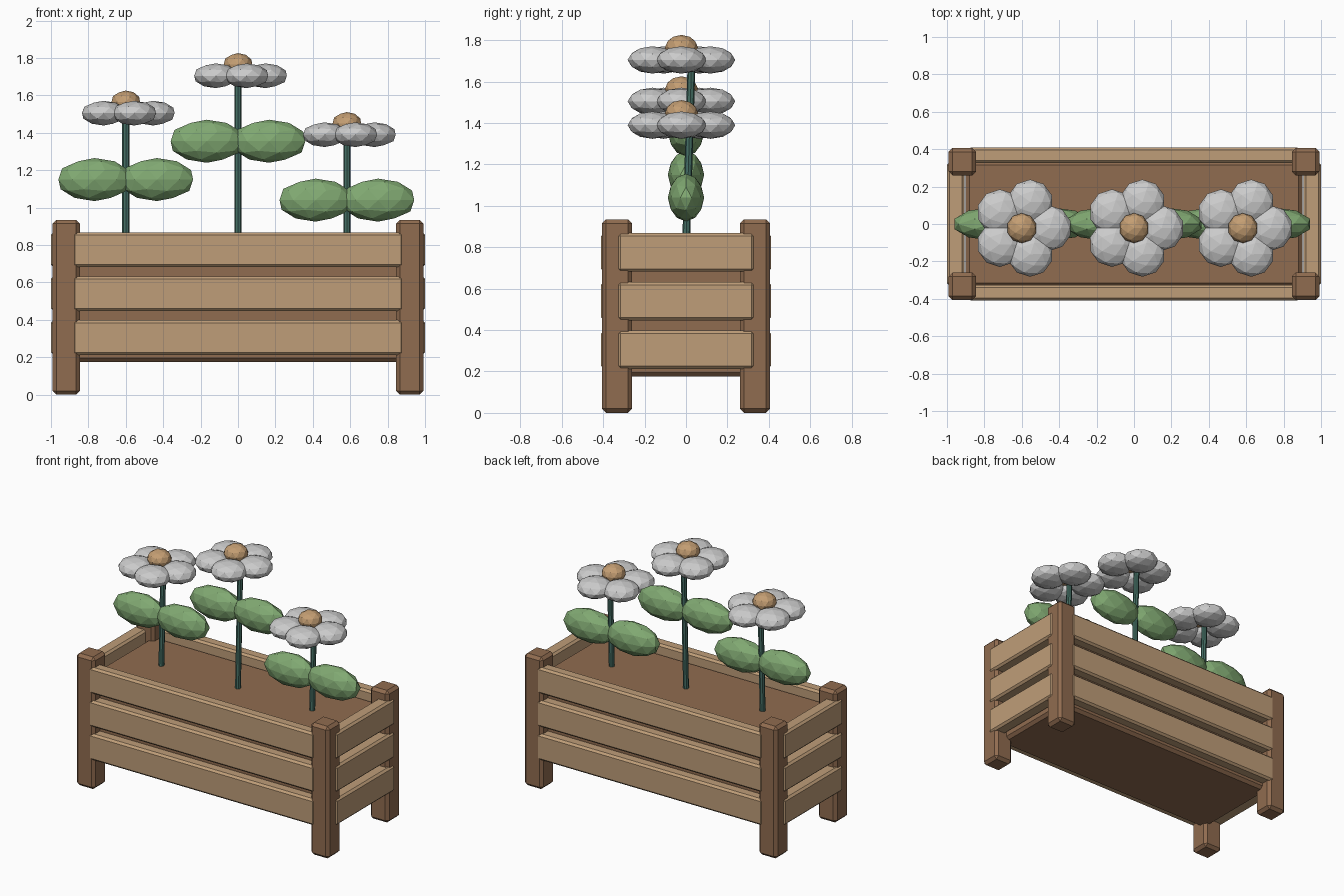
import bpy, bmesh
from math import cos, sin, tau
from mathutils import Vector, Matrix

if "Cube" in bpy.data.objects:
    bpy.data.objects.remove(bpy.data.objects["Cube"])


def material(name, rgb):
    m = bpy.data.materials.new(name)
    m.diffuse_color = (*rgb, 1)
    m.use_nodes = True
    m.node_tree.nodes["Principled BSDF"].inputs["Base Color"].default_value = m.diffuse_color
    return m


TAN = material("light_wood", (0.52, 0.34, 0.19))
BROWN = material("dark_wood", (0.28, 0.15, 0.08))
GREEN = material("leaf_green", (0.22, 0.40, 0.17))
TEAL = material("stem_green", (0.06, 0.16, 0.13))
GOLD = material("flower_centre", (0.55, 0.34, 0.17))


def finish(bm, name, mat=None):
    me = bpy.data.meshes.new(name)
    bm.to_mesh(me)
    bm.free()
    ob = bpy.data.objects.new(name, me)
    bpy.context.collection.objects.link(ob)
    if mat:
        me.materials.append(mat)
    return ob


def box(name, lo, hi, bevel, mat):
    """Chamfered box between two corners."""
    lo, hi = Vector(lo), Vector(hi)
    bm = bmesh.new()
    bmesh.ops.create_cube(bm, size=1)
    bmesh.ops.scale(bm, vec=hi - lo, verts=bm.verts)
    bmesh.ops.translate(bm, vec=(lo + hi) / 2, verts=bm.verts)
    bmesh.ops.bevel(bm, geom=bm.edges[:], offset=bevel, segments=1,
                    affect='EDGES', profile=0.5)
    return finish(bm, name, mat)


def blob(name, centre, radii, mat=None, turn=0.0):
    """Faceted ellipsoid."""
    bm = bmesh.new()
    bmesh.ops.create_icosphere(
        bm, subdivisions=2, radius=1,
        matrix=Matrix.Translation(centre) @ Matrix.Rotation(turn, 4, 'Z')
        @ Matrix.Diagonal((*radii, 1)))
    return finish(bm, name, mat)


def rod(name, a, b, radius, mat):
    """Eight-sided stem from a to b."""
    a, b = Vector(a), Vector(b)
    d = b - a
    bm = bmesh.new()
    bmesh.ops.create_cone(
        bm, cap_ends=True, segments=8, radius1=radius, radius2=radius,
        depth=d.length, matrix=Matrix.Translation((a + b) / 2)
        @ d.to_track_quat('Z', 'Y').to_matrix().to_4x4())
    return finish(bm, name, mat)


# Soil-filled inner box
box("soil_box", (-0.90, -0.335, 0.175), (0.90, 0.335, 0.80), 0.02, BROWN)

# Corner posts
for sx in (-1, 1):
    for sy in (-1, 1):
        c = Vector((sx * 0.918, sy * 0.333, 0))
        box("corner_post", c + Vector((-0.073, -0.073, 0)),
            c + Vector((0.073, 0.073, 0.935)), 0.02, BROWN)

# Three rows of slats on all four sides
for z in (0.305, 0.54, 0.775):
    z0, z1 = z - 0.093, z + 0.093
    for s in (-1, 1):
        y0, y1 = sorted((s * 0.325, s * 0.41))
        box("long_slat", (-0.885, y0, z0), (0.885, y1, z1), 0.014, TAN)
        x0, x1 = sorted((s * 0.905, s * 1.0))
        box("end_slat", (x0, -0.33, z0), (x1, 0.33, z1), 0.014, TAN)

# Flowers: x, leaf height, head height
for x, leaf_z, head_z in ((-0.6, 1.15, 1.505), (0, 1.355, 1.705), (0.582, 1.04, 1.39)):
    rod("stem", (x, -0.001, 0.77), (x, 0.03 * (head_z - 0.8), head_z), 0.019, TEAL)
    for s in (-1, 1):
        blob("leaf", (x + s * 0.167, 0, leaf_z), (0.203, 0.088, 0.115), GREEN)
    for i in range(5):
        a = tau * i / 5
        blob("petal", (x + 0.147 * cos(a), -0.022 + 0.147 * sin(a), head_z),
             (0.12, 0.122, 0.066), None, a)
    blob("flower_centre", (x, -0.022, head_z + 0.06), (0.08, 0.08, 0.061), GOLD)
